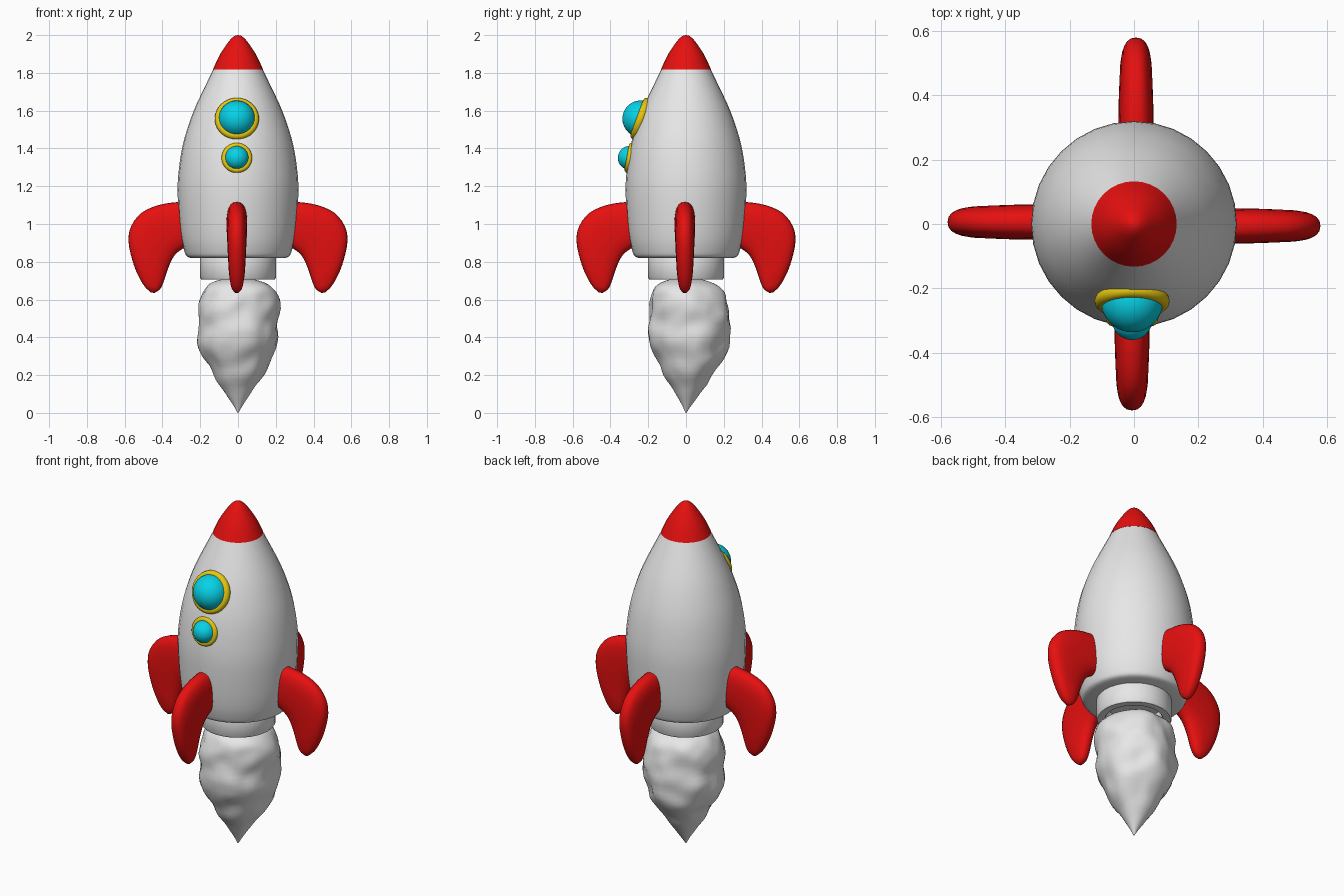
import bpy, math
from math import sin, cos, pi, radians
from mathutils import Vector, Matrix, noise

cube = bpy.data.objects.get("Cube")
if cube:
    bpy.data.objects.remove(cube, do_unlink=True)


def material(name, rgb):
    m = bpy.data.materials.new(name)
    m.use_nodes = True
    m.diffuse_color = (*rgb, 1)
    m.node_tree.nodes["Principled BSDF"].inputs["Base Color"].default_value = (*rgb, 1)
    return m


GREY = material("light grey", (0.8, 0.8, 0.8))
RED = material("red", (0.8, 0.005, 0.005))
CYAN = material("cyan", (0.002, 0.65, 0.8))
YELLOW = material("yellow", (0.8, 0.57, 0.005))


def finish(obj, name, mat, angle=40):
    obj.name = name
    obj.data.materials.append(mat)
    bpy.ops.object.select_all(action="DESELECT")
    obj.select_set(True)
    bpy.context.view_layer.objects.active = obj
    bpy.ops.object.shade_smooth_by_angle(angle=radians(angle))
    return obj


def loft(name, rings, mat, angle=40):
    """Skin a list of equal-length closed rings and cap both ends."""
    n = len(rings[0])
    faces = [(i * n + j, i * n + (j + 1) % n, (i + 1) * n + (j + 1) % n, (i + 1) * n + j)
             for i in range(len(rings) - 1) for j in range(n)]
    faces += [tuple(range(n))[::-1], tuple(range((len(rings) - 1) * n, len(rings) * n))]
    mesh = bpy.data.meshes.new(name)
    mesh.from_pydata([p for r in rings for p in r], [], faces)
    obj = bpy.data.objects.new(name, mesh)
    bpy.context.collection.objects.link(obj)
    return finish(obj, name, mat, angle)


def smooth_path(points, steps):
    """Catmull-Rom interpolation through tuples of any size."""
    p = [Vector(q) for q in points]
    p = [p[0] * 2 - p[1]] + p + [p[-1] * 2 - p[-2]]
    out = []
    for a, b, c, d in zip(p, p[1:], p[2:], p[3:]):
        for s in range(steps):
            t = s / steps
            out.append((b * 2 + (c - a) * t + (a * 2 - b * 5 + c * 4 - d) * t * t
                        + (b * 3 - a - c * 3 + d) * t ** 3) / 2)
    return out + [p[-2]]


def lathe(name, profile, mat, segments=32, angle=40):
    rings = [[(r * cos(2 * pi * j / segments), r * sin(2 * pi * j / segments), z)
              for j in range(segments)] for r, z in profile]
    return loft(name, rings, mat, angle)


# Hull: rounded bottom edge, bulging middle, tapering to the nose
hull = [(0.25, 0.82), (0.272, 0.83), (0.285, 0.86), (0.3, 0.92), (0.312, 1.02),
        (0.32, 1.18), (0.312, 1.3), (0.292, 1.42), (0.26, 1.53), (0.217, 1.64), (0.13, 1.82)]
lathe("hull", [(0.15, 0.818)] + smooth_path(hull, 3), GREY)

# Nose cone
nose = [(0.133, 1.817), (0.102, 1.885), (0.07, 1.937), (0.04, 1.977), (0.017, 1.996), (0.001, 2)]
lathe("nose_cone", smooth_path(nose, 3), RED)

# Hollow engine nozzle
lathe("nozzle", [(0.19, 0.84), (0.2, 0.82), (0.2, 0.715), (0.194, 0.706), (0.156, 0.706),
                 (0.15, 0.715), (0.15, 0.8), (0.01, 0.8)], GREY)

# Lumpy exhaust plume
plume = [(0.002, 0), (0.022, 0.035), (0.065, 0.1), (0.13, 0.2), (0.182, 0.3), (0.21, 0.4),
         (0.213, 0.5), (0.207, 0.6), (0.17, 0.67), (0.09, 0.705), (0.005, 0.712)]
rings = []
for r, z in smooth_path(plume, 4):
    ring = []
    for j in range(48):
        a = 2 * pi * j / 48
        p = Vector((r * cos(a), r * sin(a), z))
        lump = noise.noise(p * 7) * 0.8 + noise.noise(p * 14) * 0.4
        k = 1 + 0.13 * lump
        shift = 0.02 * sin(pi * min(z / 0.712, 1))
        ring.append((p.x * k, p.y * k + shift, z))
    rings.append(ring)
loft("exhaust_plume", rings, GREY, 60)

# Fins: (outer x, z, inner x, z, half thickness) from root to tip
stations = [(0.22, 1.115, 0.2, 0.89, 0.055), (0.32, 1.116, 0.27, 0.88, 0.055),
            (0.42, 1.1, 0.32, 0.85, 0.054), (0.51, 1.06, 0.345, 0.82, 0.052),
            (0.565, 0.99, 0.362, 0.785, 0.05), (0.58, 0.91, 0.377, 0.745, 0.047),
            (0.56, 0.81, 0.39, 0.705, 0.043), (0.53, 0.73, 0.402, 0.673, 0.036),
            (0.495, 0.67, 0.418, 0.65, 0.027), (0.462, 0.638, 0.442, 0.635, 0.01)]
section = []
for j in range(24):
    c, s = cos(2 * pi * j / 24), sin(2 * pi * j / 24)
    section.append((math.copysign(abs(c) ** 0.8, c), math.copysign(abs(s) ** 0.8, s)))
for i, side in enumerate(["left", "back", "right", "front"]):
    turn = Matrix.Rotation(i * pi / 2, 3, "Z")
    rings = []
    for ox, oz, ix, iz, t in smooth_path(stations, 3):
        mid, half = Vector((ox + ix, 0, oz + iz)) / 2, Vector((ox - ix, 0, oz - iz)) / 2
        rings.append([turn @ (mid + half * c + Vector((0, s * t - 0.006, 0))) for c, s in section])
    loft(side + "_fin", rings, RED, 70)

# Portholes: yellow ring with a bulging glass dome, tilted with the hull
for name, y, z, tilt, major, minor, glass in [("upper", -0.24, 1.557, 20, 0.095, 0.022, 0.097),
                                              ("lower", -0.298, 1.35, 10, 0.065, 0.016, 0.063)]:
    place = dict(location=(-0.006, y, z), rotation=(radians(90 - tilt), 0, 0))
    bpy.ops.mesh.primitive_torus_add(major_radius=major, minor_radius=minor,
                                     major_segments=40, minor_segments=12, **place)
    finish(bpy.context.object, name + "_porthole_ring", YELLOW, 60)
    bpy.ops.mesh.primitive_uv_sphere_add(radius=glass, segments=32, ring_count=16, **place)
    finish(bpy.context.object, name + "_porthole_glass", CYAN, 60)
